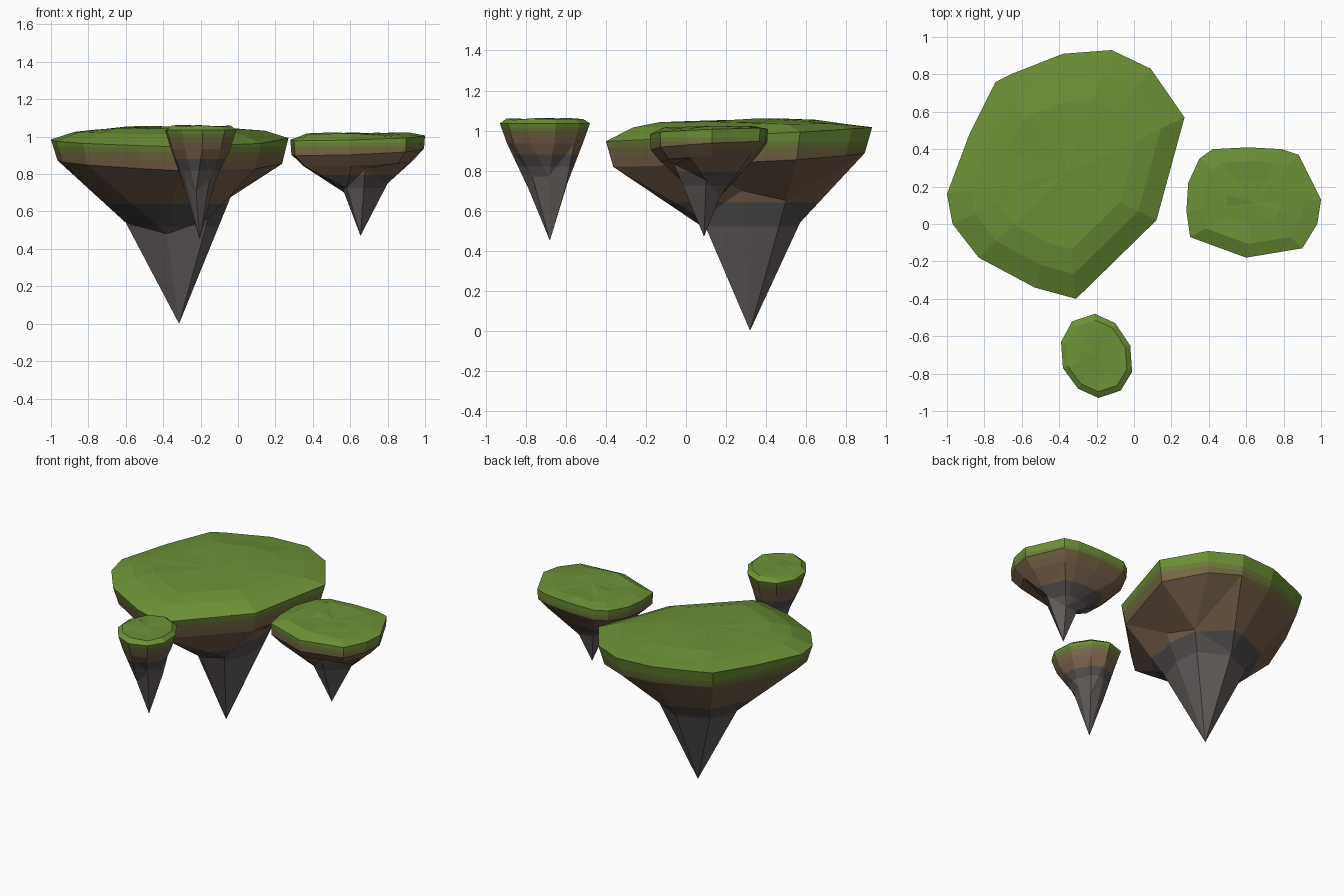
import bpy, bmesh, math, random
from mathutils import Vector

if "Cube" in bpy.data.objects:
    bpy.data.objects.remove(bpy.data.objects["Cube"])

random.seed(4)


def material(name, r, g, b):
    m = bpy.data.materials.new(name)
    lin = [((c / 255 + 0.055) / 1.055) ** 2.4 for c in (r, g, b)]
    m.diffuse_color = (*lin, 1)
    m.use_nodes = True
    m.node_tree.nodes["Principled BSDF"].inputs["Base Color"].default_value = m.diffuse_color
    return m


MATS = [material("grass green", 109, 145, 54), material("moss", 108, 126, 58),
        material("dry grass", 116, 106, 66), material("earth brown", 119, 96, 76),
        material("slate", 82, 79, 78), material("stone grey", 101, 95, 93)]


def bridge(bm, a, b, axis):
    """Triangulate between two closed rings, matching corners by angle round the axis."""
    def prepare(ring):
        t = [(math.atan2(v.co.y - axis[1], v.co.x - axis[0]), v) for v in ring]
        t.sort(key=lambda p: p[0])
        return t + [(t[0][0] + math.tau, t[0][1])]
    a, b = prepare(a), prepare(b)
    i = j = 0
    while i < len(a) - 1 or j < len(b) - 1:
        step_a = j == len(b) - 1 or (i < len(a) - 1 and a[i + 1][0] <= b[j + 1][0])
        if step_a:
            bm.faces.new((a[i][1], a[i + 1][1], b[j][1]))
            i += 1
        else:
            bm.faces.new((a[i][1], b[j + 1][1], b[j][1]))
            j += 1


def island(name, outline, rim_z, tilt, tops, unders, under_tilt, lower, tip, bands):
    n = len(outline)
    cx = (min(p[0] for p in outline) + max(p[0] for p in outline)) / 2
    cy = (min(p[1] for p in outline) + max(p[1] for p in outline)) / 2
    bm = bmesh.new()

    def ring(scale, z, slope, rough=0.0):
        return [bm.verts.new((cx + (x - cx) * scale, cy + (y - cy) * scale,
                              z + slope[0] * (x - cx) * scale + slope[1] * (y - cy) * scale
                              + random.uniform(-rough, rough))) for x, y in outline]

    # Grass plateau, rim and earth shoulders
    gentle = (tilt[0] * 0.3, tilt[1] * 0.3)
    rings = [ring(s, z, gentle, 0.007) for s, z in tops]
    rings.append(ring(1, rim_z, tilt))
    rings += [ring(s, z, under_tilt) for s, z in unders]
    middle = bm.verts.new((cx, cy, tops[0][1]))
    for k in range(n):
        bm.faces.new((middle, rings[0][k], rings[0][(k + 1) % n]))
    for a, b in zip(rings, rings[1:]):
        for k in range(n):
            m = (k + 1) % n
            bm.faces.new((a[k], b[k], b[m], a[m]))
    # Rock spike below
    low = [bm.verts.new(p) for p in lower]
    bridge(bm, rings[-1], low, tip)
    point = bm.verts.new(tip)
    for k in range(len(low)):
        bm.faces.new((low[k], low[(k + 1) % len(low)], point))
    bmesh.ops.recalc_face_normals(bm, faces=bm.faces)
    # Cut the colour bands at their heights
    for z in bands:
        bmesh.ops.bisect_plane(bm, geom=bm.verts[:] + bm.edges[:] + bm.faces[:], dist=1e-5,
                               plane_co=Vector((0, 0, z)), plane_no=Vector((0, 0, 1)))
    for f in bm.faces:
        z = f.calc_center_median().z
        up = f.normal.z > 0.2
        f.material_index = 0 if up else sum(z < h for h in bands)
    me = bpy.data.meshes.new(name)
    bm.to_mesh(me)
    bm.free()
    for m in MATS:
        me.materials.append(m)
    ob = bpy.data.objects.new(name, me)
    bpy.context.collection.objects.link(ob)


# Main island
island("large_island",
       [(-1, .16), (-.97, 0), (-.83, -.18), (-.53, -.34), (-.31, -.40), (.12, .02), (.27, .57),
        (.09, .83), (-.12, .93), (-.38, .91), (-.66, .80), (-.74, .76), (-.88, .48)],
       0.983, (-.012, .055), [(.3, 1.054), (.6, 1.044), (.8, 1.024)],
       [(.945, .858)], (-.035, .06),
       [(-.60, .30, .54), (-.38, .14, .48), (-.16, .08, .56), (-.03, .28, .70),
        (-.08, .50, .65), (-.32, .57, .54), (-.52, .48, .54)],
       (-.315, .32, 0), (.945, .915, .87, .64, .52))

# Side island
island("medium_island",
       [(.28, .07), (.30, -.07), (.60, -.18), (.90, -.13), (.98, 0), (1, .13), (.88, .37),
        (.79, .40), (.61, .41), (.42, .40), (.35, .35), (.29, .22)],
       0.995, (.03, .04), [(.4, 1.018), (.75, 1.014)],
       [(.985, .922), (.82, .86)], (.04, .06),
       [(.56, .07, .72), (.58, 0, .73), (.68, -.06, .83), (.80, .10, .75),
        (.70, .17, .67), (.60, .16, .68)],
       (.655, .09, .47), (.965, .945, .915, .795, .725))

# Front islet
cx, cy = -.205, -.685
island("small_island",
       [(-.39, -.63), (-.38, -.77), (-.30, -.88), (-.19, -.93), (-.07, -.89), (-.01, -.79),
        (-.02, -.65), (-.10, -.53), (-.21, -.48), (-.33, -.52)],
       1.035, (0, 0), [(.5, 1.058), (.85, 1.054)],
       [(.84, .935)], (0, 0),
       [(cx + .085 * math.cos(k * math.tau / 7), cy + .105 * math.sin(k * math.tau / 7),
         .74 + .03 * (-1) ** k) for k in range(7)],
       (-.205, -.68, .45), (1.015, .995, .965, .88, .82))
